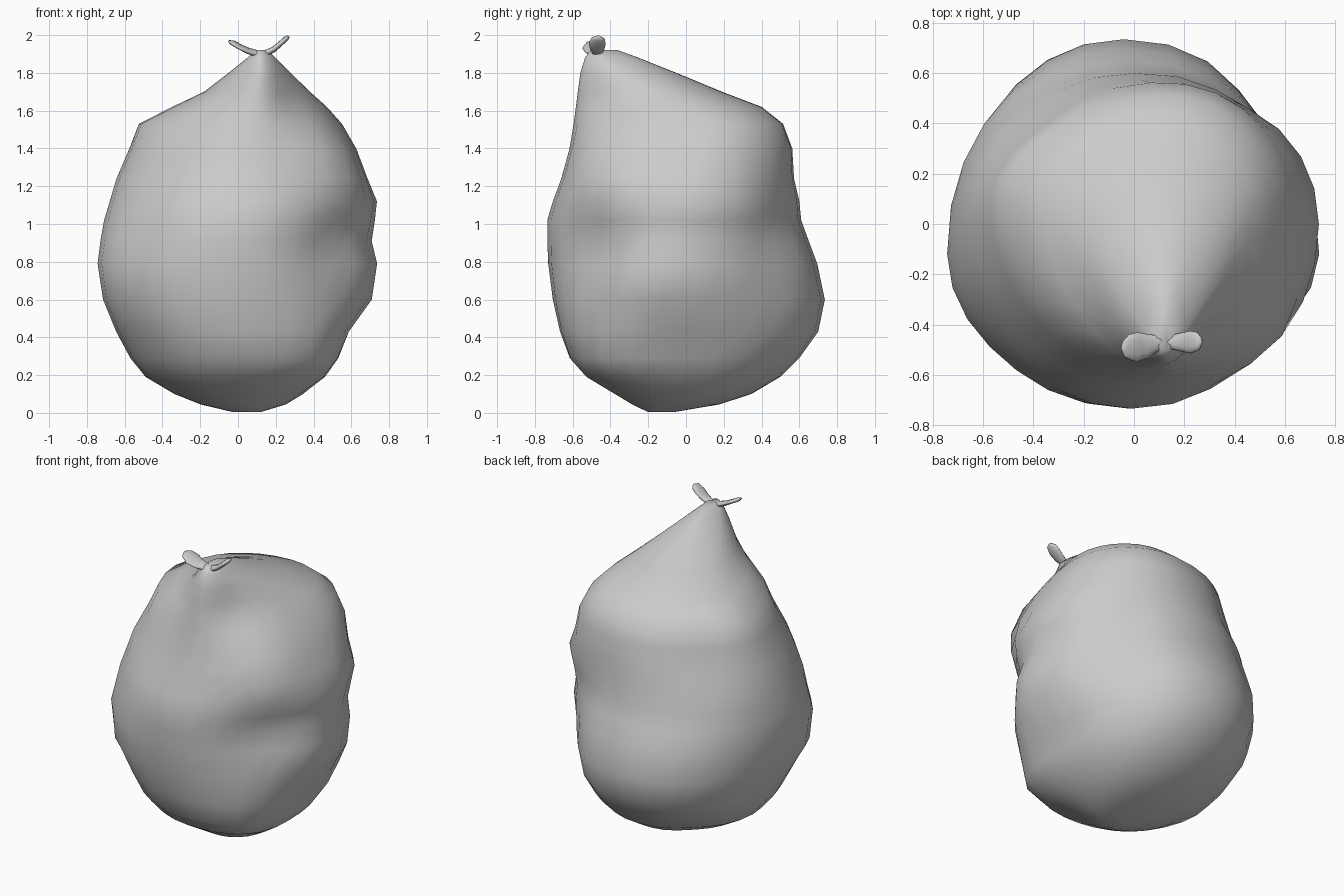
import bpy, bmesh, math
from mathutils import Vector

# Horizontal slices of the sack: z, left, right, front, back, widest x, widest y
RINGS = [
    (0.005, -0.03, 0.12, -0.20, -0.06, 0.05, -0.12),
    (0.045, -0.20, 0.25, -0.28, 0.18, 0.03, -0.04),
    (0.10, -0.34, 0.34, -0.37, 0.35, 0.01, 0.00),
    (0.19, -0.49, 0.45, -0.52, 0.50, 0.00, 0.00),
    (0.29, -0.57, 0.52, -0.61, 0.60, 0.00, 0.00),
    (0.43, -0.645, 0.59, -0.665, 0.70, -0.02, 0.00),
    (0.60, -0.715, 0.71, -0.705, 0.735, -0.04, -0.12),
    (0.79, -0.745, 0.74, -0.73, 0.695, -0.04, -0.12),
    (0.91, -0.73, 0.71, -0.735, 0.65, -0.02, -0.08),
    (1.02, -0.71, 0.725, -0.735, 0.61, -0.01, -0.04),
    (1.12, -0.68, 0.735, -0.705, 0.60, 0.00, 0.00),
    (1.24, -0.645, 0.685, -0.66, 0.57, 0.03, 0.02),
    (1.40, -0.58, 0.625, -0.615, 0.555, 0.07, 0.08),
    (1.53, -0.53, 0.55, -0.595, 0.505, 0.10, 0.10),
    (1.62, -0.35, 0.47, -0.585, 0.395, 0.11, 0.04),
    (1.70, -0.18, 0.38, -0.575, 0.19, 0.11, -0.10),
    (1.80, -0.05, 0.28, -0.56, -0.05, 0.12, -0.30),
    (1.88, 0.05, 0.20, -0.535, -0.25, 0.12, -0.43),
    (1.92, 0.09, 0.155, -0.505, -0.36, 0.12, -0.46),
]
# Soft bumps and dents: x, y, z, radius, push outward
BUMPS = [
    (0.42, 0.48, 1.03, 0.14, -0.03),
    (0.54, 0.46, 0.70, 0.24, -0.05),
    (0.50, -0.42, 1.33, 0.24, 0.085),
    (0.55, -0.52, 0.84, 0.25, -0.085),
    (0.38, -0.40, 0.29, 0.25, 0.10),
    (0.66, 0.10, 0.42, 0.16, -0.025),
    (0.28, -0.46, 1.62, 0.14, -0.03),
    (0.25, 0.50, 1.45, 0.25, 0.015),
    (-0.45, 0.45, 1.38, 0.26, -0.05),
    (-0.54, -0.52, 0.95, 0.28, -0.03),
    (-0.30, 0.32, 0.06, 0.20, -0.05),
]


def spow(v, p):
    return math.copysign(abs(v) ** p, v)


def make_object(name, bm):
    bmesh.ops.recalc_face_normals(bm, faces=bm.faces)
    for f in bm.faces:
        f.smooth = True
    me = bpy.data.meshes.new(name)
    bm.to_mesh(me)
    bm.free()
    ob = bpy.data.objects.new(name, me)
    bpy.context.collection.objects.link(ob)
    return ob


def loft(name, rings):
    bm = bmesh.new()
    loops = [[bm.verts.new(p) for p in ring] for ring in rings]
    n = len(loops[0])
    for a, b in zip(loops, loops[1:]):
        for i in range(n):
            j = (i + 1) % n
            bm.faces.new((a[i], a[j], b[j], b[i]))
    bm.faces.new(loops[0][::-1])
    bm.faces.new(loops[-1])
    return make_object(name, bm)


# Sack body
def sack_ring(row, sides=28):
    z, l, r, f, b, cx, cy = row
    pts = []
    for i in range(sides):
        t = 2 * math.pi * i / sides
        c, s = math.cos(t), math.sin(t)
        # upper slices narrow like a wedge toward the tied corner in front
        e = 1.0 + 0.15 * min(1, max(0, (z - 1.2) / 0.4)) if s < 0 else 0.96
        p = Vector((cx + (r - cx if c > 0 else cx - l) * spow(c, e),
                    cy + (b - cy if s > 0 else cy - f) * spow(s, e), z))
        out = Vector((c, s, 0))
        for x, y, bz, rad, push in BUMPS:
            d2 = (p - Vector((x, y, bz))).length_squared
            p = p + out * push * math.exp(-d2 / rad ** 2)
        pts.append(p)
    return pts


loft("sack_body", [sack_ring(r) for r in RINGS])


# Tied ears: flattened teardrops along a short curved path
# each station: x, y, z, half width, half thickness
def ear(name, stations, lean, sides=12):
    rings = []
    for k, (x, y, z, w, th) in enumerate(stations):
        a, b = stations[max(k - 1, 0)], stations[min(k + 1, len(stations) - 1)]
        d = Vector(b[:3]) - Vector(a[:3])
        d.normalize()
        side = Vector((0, 1, lean))
        side = (side - d * side.dot(d)).normalized()
        up = d.cross(side)
        rings.append([Vector((x, y, z)) + side * w * math.cos(2 * math.pi * i / sides)
                      + up * th * math.sin(2 * math.pi * i / sides) for i in range(sides)])
    return loft(name, rings)


ear("left_ear", [
    (0.14, -0.47, 1.895, 0.035, 0.020),
    (0.09, -0.475, 1.905, 0.033, 0.018),
    (0.05, -0.485, 1.918, 0.050, 0.015),
    (0.01, -0.49, 1.938, 0.060, 0.013),
    (-0.03, -0.485, 1.960, 0.046, 0.013),
    (-0.048, -0.48, 1.968, 0.014, 0.006)], 0.15)
ear("right_ear", [
    (0.10, -0.47, 1.895, 0.035, 0.020),
    (0.15, -0.47, 1.905, 0.028, 0.018),
    (0.19, -0.47, 1.925, 0.038, 0.015),
    (0.225, -0.47, 1.955, 0.045, 0.014),
    (0.255, -0.465, 1.982, 0.036, 0.014),
    (0.268, -0.46, 1.992, 0.012, 0.007)], 0.0)
